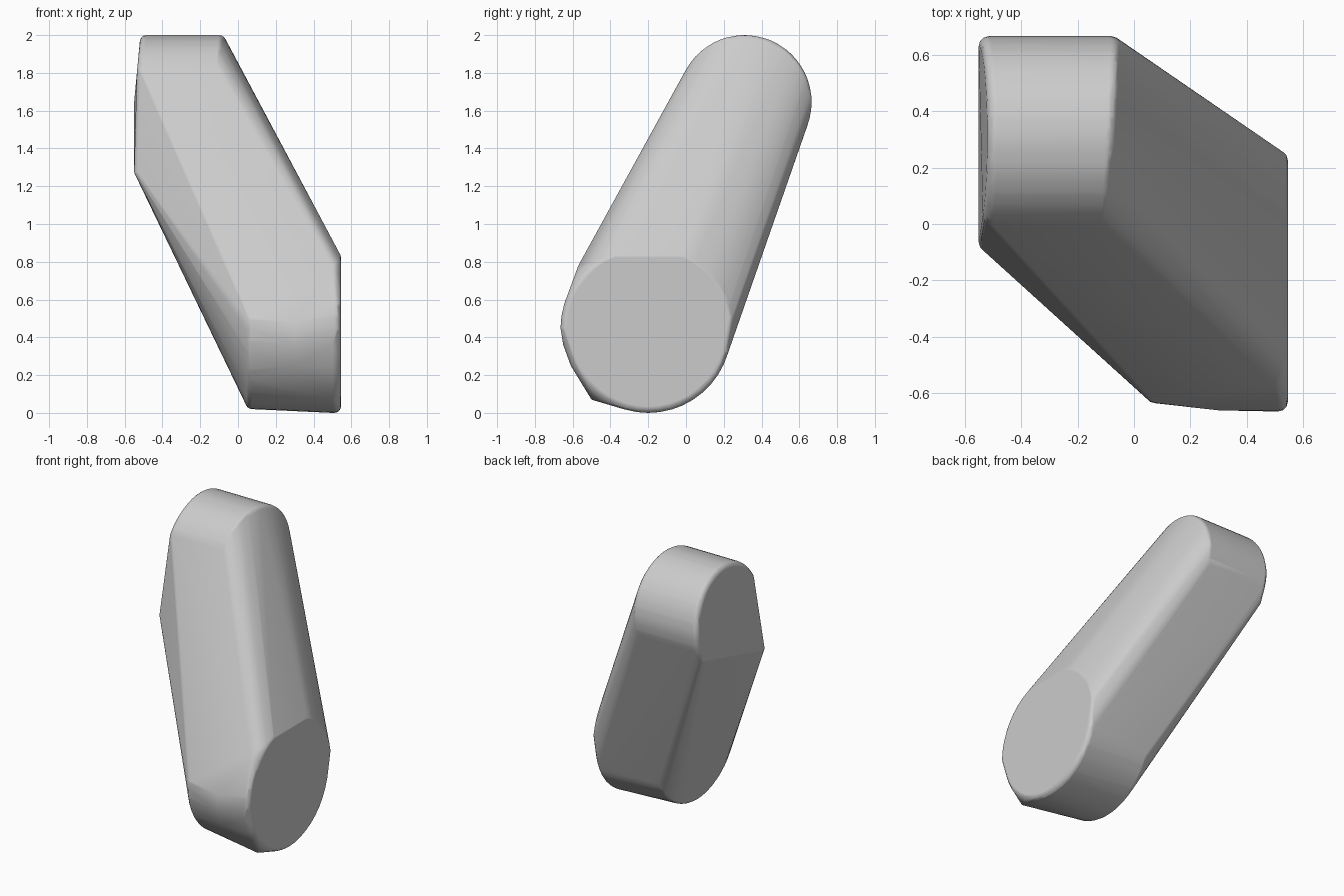
import bpy, bmesh
from math import sin, cos, radians
from mathutils import Vector

cube = bpy.data.objects.get("Cube")
if cube:
    bpy.data.objects.remove(cube)

ROUND = 0.035  # edge rounding radius


def arc(cy, cz, r, start, end, steps):
    """Points (angle, y, z) along an arc in the side plane."""
    for i in range(steps + 1):
        a = radians(start + (end - start) * i / steps)
        yield a, cy + r * cos(a), cz + r * sin(a)


core = []   # points wrapped with a small sphere
sharp = []  # points kept crisp

# Upper arch: outer rim leans inward at the top, inner rim follows the slope
for a, y, z in arc(0.31, 1.645, 0.355 - ROUND, -20, 151, 26):
    core.append((-0.515 + 0.03 * max(sin(a), 0), y, z))
    core.append((-0.115 + 0.06 * (y - 0.05), y, z))

# Lower corners of the upper end cap
core += [(-0.515, -0.065, 1.28), (-0.515, 0.575, 1.45)]

# Lower end cap with a flattened top
for a, y, z in arc(-0.2, 0.44, 0.44 - ROUND, 0, 360, 44):
    if sin(a) > 0:
        y, z = -0.2 + (y + 0.2) * 1.06, min(z * 1.02, 0.84 - ROUND / 2)
    core.append((0.51, y, z))

# Inner rim of the lower arc
for a, y, z in arc(-0.2, 0.455, 0.435 - ROUND, 175, 365, 26):
    core.append((0.075, y, z))

# Crisp facets on the front of the lower end
for x in (0.5, 0.3):
    sharp += [(x, -0.66, 0.48), (x, -0.65, 0.36), (x, -0.61, 0.25)]
sharp += [(0.5, -0.5, 0.07), (0.5, -0.2, 0.0), (0.5, -0.57, 0.78)]

# Wrap all points in one rounded convex shell
bm = bmesh.new()
ball = bmesh.new()
bmesh.ops.create_uvsphere(ball, u_segments=12, v_segments=8, radius=ROUND)
offsets = [v.co.copy() for v in ball.verts]
ball.free()
for p in core:
    for o in offsets:
        bm.verts.new(Vector(p) + o)
for p in sharp:
    bm.verts.new(p)
hull = bmesh.ops.convex_hull(bm, input=bm.verts[:], use_existing_faces=False)
bmesh.ops.delete(bm, geom=[v for v in bm.verts if not v.link_faces], context='VERTS')
bmesh.ops.remove_doubles(bm, verts=bm.verts[:], dist=0.002)
bmesh.ops.dissolve_limit(bm, angle_limit=radians(0.5), verts=bm.verts[:], edges=bm.edges[:])
bmesh.ops.recalc_face_normals(bm, faces=bm.faces[:])

mesh = bpy.data.meshes.new("slanted_body")
bm.to_mesh(mesh)
bm.free()
body = bpy.data.objects.new("slanted_body", mesh)
bpy.context.collection.objects.link(body)

# Plain grey material
grey = bpy.data.materials.new("light_grey")
grey.use_nodes = True
colour = (0.6, 0.6, 0.6, 1)
grey.diffuse_color = colour
grey.node_tree.nodes["Principled BSDF"].inputs["Base Color"].default_value = colour
mesh.materials.append(grey)

# Smooth shading that keeps the broad faces flat
bpy.context.view_layer.objects.active = body
body.select_set(True)
bpy.ops.object.shade_smooth_by_angle(angle=radians(35))
weighted = body.modifiers.new("weighted_normals", 'WEIGHTED_NORMAL')
weighted.keep_sharp = True
